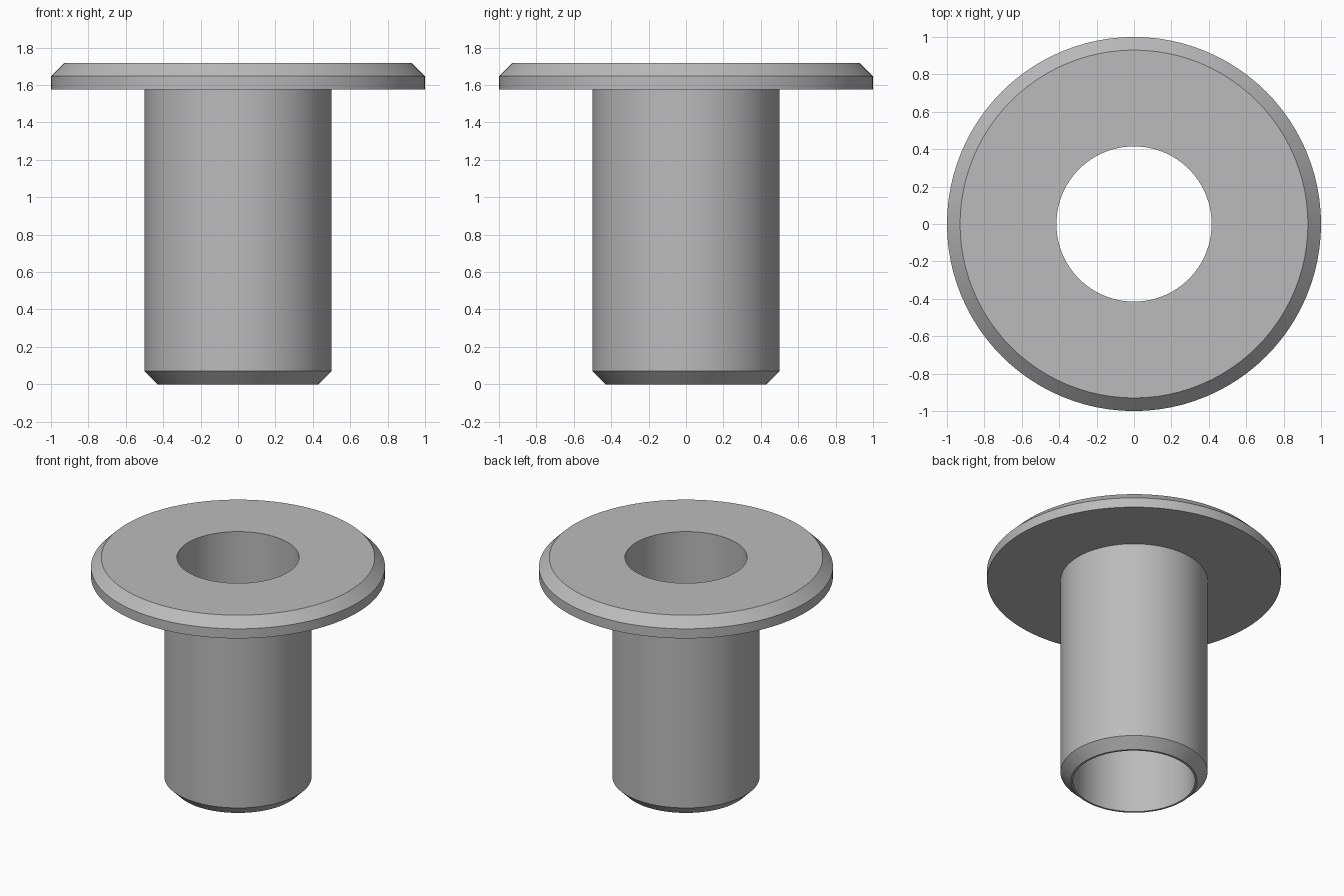
import bpy, bmesh, math

cube = bpy.data.objects.get("Cube")
if cube:
    bpy.data.objects.remove(cube, do_unlink=True)

SIDES = 96
BORE, BODY, FLANGE, BEVEL = 0.415, 0.5, 1.0, 0.07
UNDER, TOP = 1.575, 1.717

# Plain grey metal
grey = bpy.data.materials.new("grey_metal")
color = (0.5, 0.5, 0.5, 1)
grey.use_nodes = True
grey.diffuse_color = color
grey.node_tree.nodes["Principled BSDF"].inputs["Base Color"].default_value = color

# Closed radius/height profile: bore, chamfered sleeve, chamfered flange
profile = [
    (BORE, 0), (BODY - BEVEL, 0), (BODY, BEVEL), (BODY, UNDER),
    (FLANGE, UNDER), (FLANGE, TOP - BEVEL), (FLANGE - BEVEL, TOP), (BORE, TOP),
]

# Revolve the profile into rings and bridge them
bm = bmesh.new()
rings = []
for i in range(SIDES):
    a = math.tau * i / SIDES
    rings.append([bm.verts.new((r * math.cos(a), r * math.sin(a), z)) for r, z in profile])
for i in range(SIDES):
    here, after = rings[i], rings[(i + 1) % SIDES]
    for j in range(len(profile)):
        k = (j + 1) % len(profile)
        bm.faces.new((here[j], after[j], after[k], here[k]))
bmesh.ops.recalc_face_normals(bm, faces=bm.faces)

mesh = bpy.data.meshes.new("flanged_bushing")
bm.to_mesh(mesh)
bm.free()
mesh.materials.append(grey)
bushing = bpy.data.objects.new("flanged_bushing", mesh)
bpy.context.collection.objects.link(bushing)

# Smooth round walls, sharp chamfer edges
bpy.context.view_layer.objects.active = bushing
bushing.select_set(True)
bpy.ops.object.shade_smooth_by_angle(angle=math.radians(30))
